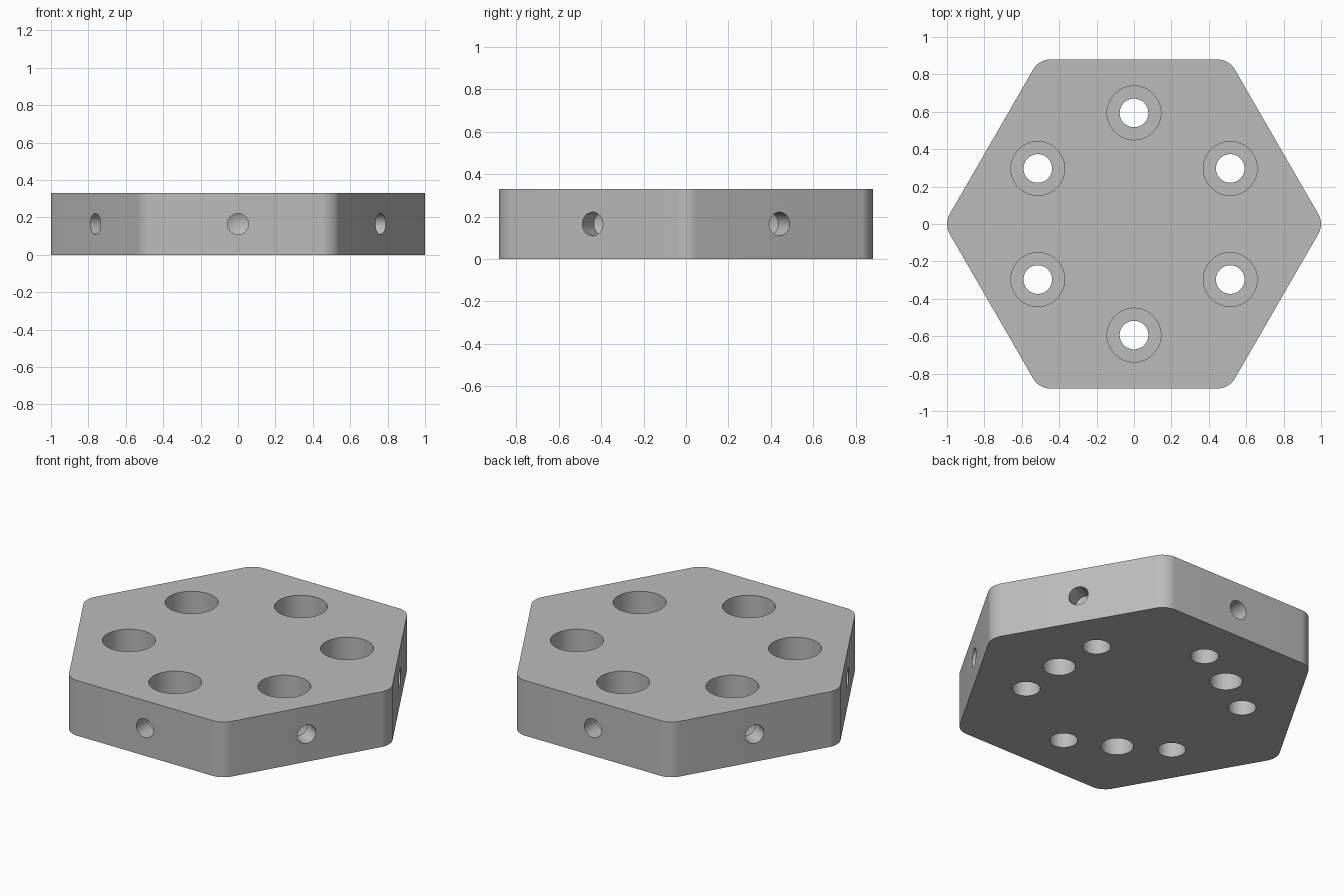
import bpy
import bmesh
from math import cos, sin, pi, radians, sqrt
from mathutils import Matrix, Vector

HEIGHT = 0.33
APOTHEM = 0.88
FILLET = 0.1
BOLT_RING = 0.594

cube = bpy.data.objects.get("Cube")
if cube:
    bpy.data.objects.remove(cube, do_unlink=True)

grey = bpy.data.materials.new("metal grey")
grey.use_nodes = True
colour = (0.5, 0.5, 0.5, 1)
grey.diffuse_color = colour
grey.node_tree.nodes["Principled BSDF"].inputs["Base Color"].default_value = colour


def make_object(name, bm):
    bmesh.ops.recalc_face_normals(bm, faces=bm.faces)
    mesh = bpy.data.meshes.new(name)
    bm.to_mesh(mesh)
    bm.free()
    mesh.materials.append(grey)
    obj = bpy.data.objects.new(name, mesh)
    bpy.context.collection.objects.link(obj)
    return obj


def add_lathe(bm, profile, matrix, steps=48):
    """Closed solid of revolution from (radius, height) points."""
    part = bmesh.new()
    verts = [part.verts.new((r, 0, z)) for r, z in profile]
    edges = [part.edges.new(pair) for pair in zip(verts, verts[1:])]
    bmesh.ops.spin(part, geom=verts + edges, axis=(0, 0, 1), cent=(0, 0, 0),
                   angle=2 * pi, steps=steps)
    bmesh.ops.remove_doubles(part, verts=part.verts, dist=0.0001)
    part.transform(matrix)
    temp = bpy.data.meshes.new("temp")
    part.to_mesh(temp)
    part.free()
    bm.from_mesh(temp)
    bpy.data.meshes.remove(temp)


# Hexagonal plate with rounded upright corners
bm = bmesh.new()
radius = APOTHEM * 2 / sqrt(3)
corners = [bm.verts.new((radius * cos(k * pi / 3), radius * sin(k * pi / 3), 0))
           for k in range(6)]
base = bm.faces.new(corners)
top = bmesh.ops.extrude_face_region(bm, geom=[base])["geom"]
bmesh.ops.translate(bm, vec=(0, 0, HEIGHT),
                    verts=[g for g in top if isinstance(g, bmesh.types.BMVert)])
upright = [e for e in bm.edges if abs(e.verts[0].co.z - e.verts[1].co.z) > 0.1]
bmesh.ops.bevel(bm, geom=upright, offset=FILLET / sqrt(3), offset_type='OFFSET',
                segments=10, profile=0.5, affect='EDGES')
plate = make_object("hexagonal_plate", bm)

# Hole shapes
bolt_hole = [(0, -0.1), (0.0765, -0.1), (0.0765, 0.16), (0.144, 0.16),
             (0.144, 0.43), (0, 0.43)]
side_hole = [(0, -0.138), (0.056, -0.108), (0.056, 0.1), (0, 0.1)]
blind_hole = [(0, -0.1), (0.089, -0.1), (0.089, 0.165), (0, 0.165)]

# Six stepped bolt holes, six drilled side holes, three blind holes below
bm = bmesh.new()
for k in range(6):
    spin = Matrix.Rotation(radians(30 + 60 * k), 4, 'Z')
    add_lathe(bm, bolt_hole, spin @ Matrix.Translation((BOLT_RING, 0, 0)))
    outward = Matrix.Rotation(pi / 2, 4, 'Y')
    add_lathe(bm, side_hole,
              spin @ Matrix.Translation((APOTHEM, 0, HEIGHT / 2)) @ outward, 32)
for k in range(3):
    spin = Matrix.Rotation(radians(120 * k), 4, 'Z')
    add_lathe(bm, blind_hole, spin @ Matrix.Translation((0.53, 0, 0)))
cutter = make_object("hole_cutter", bm)
cutter.hide_render = True

# Cut the holes and drop the cutter
cut = plate.modifiers.new("holes", 'BOOLEAN')
cut.operation = 'DIFFERENCE'
cut.solver = 'EXACT'
cut.object = cutter
bpy.ops.object.select_all(action='DESELECT')
bpy.context.view_layer.objects.active = plate
plate.select_set(True)
bpy.ops.object.modifier_apply(modifier=cut.name)
bpy.data.objects.remove(cutter, do_unlink=True)

bpy.ops.object.shade_smooth_by_angle(angle=radians(25))
